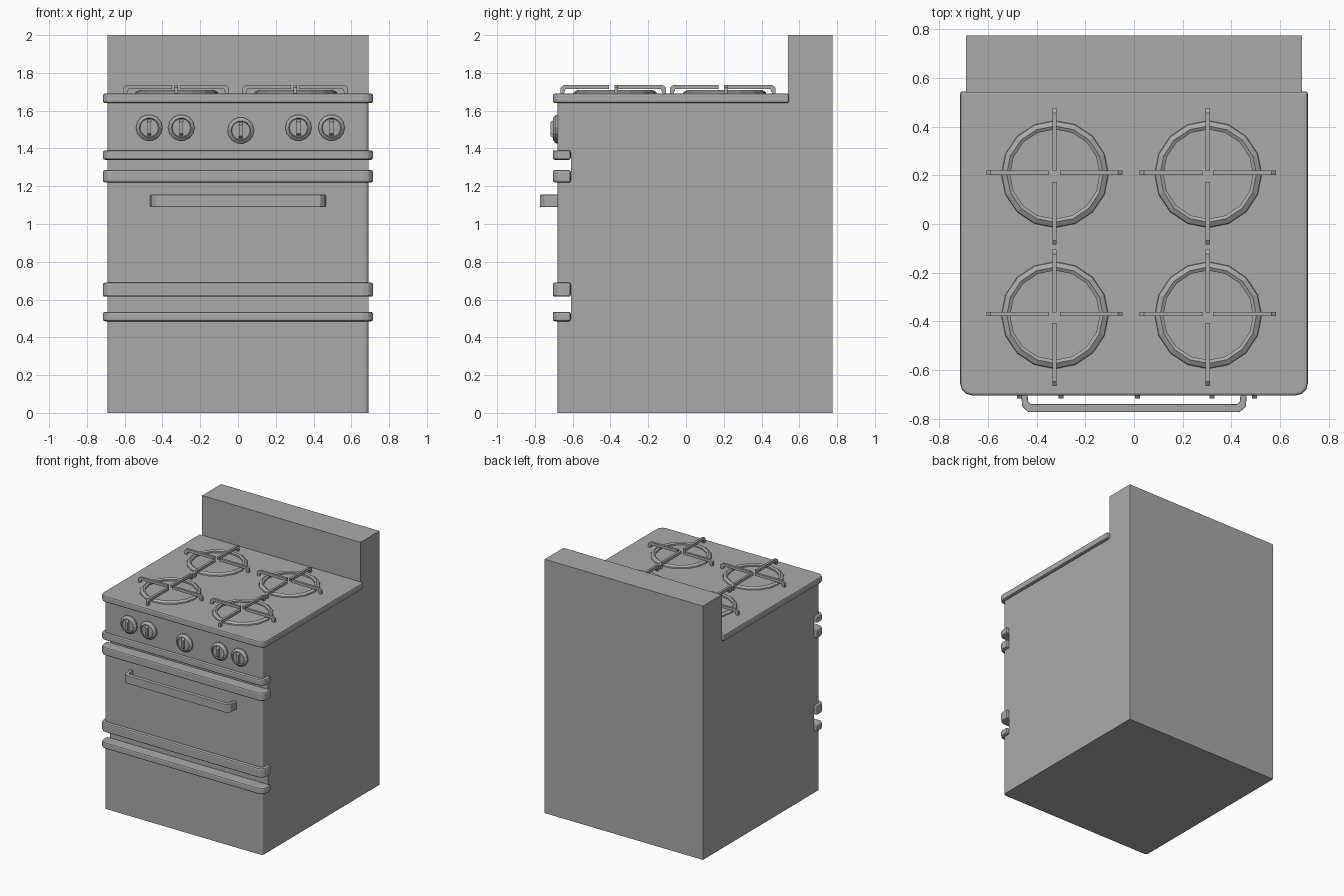
import bpy, bmesh
from math import radians, pi, cos, sin
from mathutils import Matrix, Vector

cube = bpy.data.objects.get("Cube")
if cube:
    bpy.data.objects.remove(cube, do_unlink=True)

GREY = (0.40, 0.40, 0.40, 1)
enamel = bpy.data.materials.new("grey_enamel")
enamel.use_nodes = True
enamel.diffuse_color = GREY
enamel.node_tree.nodes["Principled BSDF"].inputs["Base Color"].default_value = GREY


def finish(name, bm):
    bmesh.ops.recalc_face_normals(bm, faces=bm.faces[:])
    mesh = bpy.data.meshes.new(name)
    bm.to_mesh(mesh)
    bm.free()
    mesh.materials.append(enamel)
    obj = bpy.data.objects.new(name, mesh)
    bpy.context.collection.objects.link(obj)
    return obj


def extrude(bm, points, direction):
    """Extrude a closed outline into a solid."""
    face = bm.faces.new([bm.verts.new(p) for p in points])
    new = bmesh.ops.extrude_face_region(bm, geom=[face], use_keep_orig=True)
    verts = [g for g in new["geom"] if isinstance(g, bmesh.types.BMVert)]
    bmesh.ops.translate(bm, verts=verts, vec=direction)


def soften(obj, width):
    mod = obj.modifiers.new("soft_edges", "BEVEL")
    mod.width = width
    mod.segments = 2
    mod.limit_method = "ANGLE"
    mod.angle_limit = radians(40)
    return obj


def slab(name, half, front, back, bottom, top, radius, edge=0):
    """Box whose two front vertical edges are rounded."""
    plan = [(half, back), (-half, back)]
    for side, start in ((-1, pi), (1, 1.5 * pi)):
        for i in range(4):
            a = start + i * pi / 6
            plan.append((side * (half - radius) + radius * cos(a),
                         front + radius + radius * sin(a)))
    bm = bmesh.new()
    extrude(bm, [(x, y, bottom) for x, y in plan], (0, 0, top - bottom))
    obj = finish(name, bm)
    return soften(obj, edge) if edge else obj


def lathe(bm, profile, sides, matrix, closed=False):
    """Revolve (radius, height) pairs about the z axis of matrix."""
    rings = [[bm.verts.new(matrix @ Vector((r * cos(2 * pi * i / sides),
                                            r * sin(2 * pi * i / sides), h)))
              for i in range(sides)] for r, h in profile]
    pairs = list(zip(rings, rings[1:]))
    if closed:
        pairs.append((rings[-1], rings[0]))
    else:
        bm.faces.new(rings[0])
        bm.faces.new(rings[-1])
    for a, b in pairs:
        for i in range(sides):
            j = (i + 1) % sides
            bm.faces.new((a[i], a[j], b[j], b[i]))


# Cabinet with raised splashback, extruded from its side outline
bm = bmesh.new()
side = [(-0.61, 0), (0.775, 0), (0.775, 2), (0.54, 2), (0.54, 1.65), (-0.61, 1.65)]
extrude(bm, [(-0.69, y, z) for y, z in side], (1.38, 0, 0))
finish("cabinet", bm)

# Front panels, separated by recessed gaps
for name, low, high in (("drawer_front", 0, 0.5), ("oven_door", 0.67, 1.24),
                        ("control_panel", 1.37, 1.65)):
    slab(name, 0.69, -0.68, -0.61, low, high, 0.02)

# Trim bands and hob plate
for name, low, high in (("drawer_trim", 0.485, 0.535), ("door_lower_trim", 0.615, 0.69),
                        ("door_upper_trim", 1.22, 1.285), ("panel_trim", 1.34, 1.39)):
    slab(name, 0.715, -0.705, -0.61, low, high, 0.05, 0.01)
slab("hob_plate", 0.715, -0.705, 0.545, 1.64, 1.69, 0.05, 0.01)

# Oven door handle
bm = bmesh.new()
half = [(0.465, -0.675), (0.46, -0.75), (0.435, -0.773)]
inner = [(0.425, -0.74), (0.435, -0.73), (0.44, -0.675)]
plan = half + [(-x, y) for x, y in reversed(half)]
plan += [(-x, y) for x, y in reversed(inner)] + inner
extrude(bm, [(x, y, 1.09) for x, y in plan], (0, 0, 0.065))
soften(finish("door_handle", bm), 0.004)

# Control knobs with a raised grip
for i, (x, z) in enumerate(((-0.47, 1.51), (-0.3, 1.51), (0.015, 1.495),
                            (0.32, 1.51), (0.495, 1.51))):
    bm = bmesh.new()
    turn = Matrix.Translation((x, -0.675, z)) @ Matrix.Rotation(pi / 2, 4, "X")
    lathe(bm, [(0.07, 0), (0.07, 0.015), (0.052, 0.03), (0.048, 0.024)], 14, turn)
    grip = [(-0.045, 0.02), (-0.03, 0.043), (0.03, 0.043), (0.045, 0.02)]
    extrude(bm, [turn @ Vector((-0.01, v, h)) for v, h in grip], (0.02, 0, 0))
    finish(f"knob_{i + 1}", bm)

# Burner rings and pan supports
RING = [(0.222, 1.685), (0.218, 1.698), (0.198, 1.71), (0.184, 1.702), (0.184, 1.685)]
ARM = [(0.022, 1.714), (0.022, 1.735), (0.262, 1.735), (0.28, 1.722),
       (0.28, 1.688), (0.262, 1.688), (0.252, 1.714)]
for row, y in (("front", -0.375), ("rear", 0.205)):
    for col, x in (("right", -0.325), ("left", 0.305)):
        bm = bmesh.new()
        lathe(bm, RING, 16, Matrix.Translation((x, y, 0)), closed=True)
        finish(f"{row}_{col}_burner_ring", bm)
        bm = bmesh.new()
        for k in range(4):
            shift = 0.005 if k % 2 == 0 else -0.01
            spin = (Matrix.Translation((x - 0.002, y + shift, 0))
                    @ Matrix.Rotation(k * pi / 2, 4, "Z"))
            extrude(bm, [spin @ Vector((r, -0.009, h)) for r, h in ARM],
                    spin.to_3x3() @ Vector((0, 0.018, 0)))
        finish(f"{row}_{col}_pan_support", bm)
